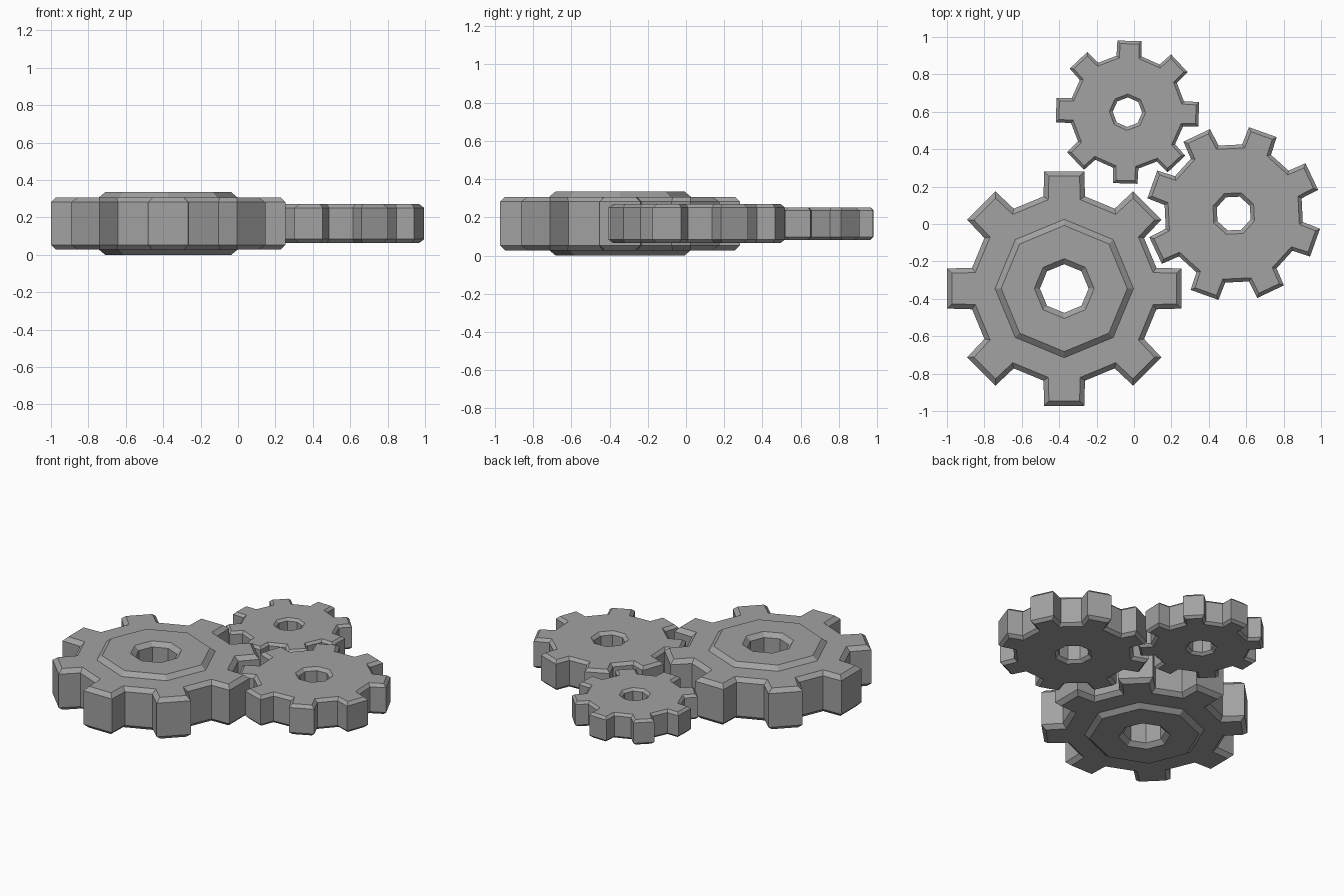
import bpy, bmesh
from math import cos, sin, radians, pi
from mathutils import Vector

if "Cube" in bpy.data.objects:
    bpy.data.objects.remove(bpy.data.objects["Cube"])

steel = bpy.data.materials.new("steel_grey")
steel.use_nodes = True
COLOUR = (0.36, 0.36, 0.36, 1)
steel.diffuse_color = COLOUR
steel.node_tree.nodes["Principled BSDF"].inputs["Base Color"].default_value = COLOUR

TEETH = 8
HALF, BEVEL = 0.14, 0.026      # half thickness and chamfer of the toothed body
ROOT, ROOT_ANGLE = 0.505, radians(12.7)
TIP, TIP_HALF = 0.627, 0.107
HOLE = 0.13


def polar(r, a):
    return Vector((r * cos(a), r * sin(a)))


def tooth_outline():
    """Four points per tooth, counter-clockwise."""
    pts = []
    for i in range(TEETH):
        a = i * 2 * pi / TEETH
        axis, side = polar(1, a), polar(1, a + pi / 2)
        pts += [polar(ROOT, a - ROOT_ANGLE), axis * TIP - side * TIP_HALF,
                axis * TIP + side * TIP_HALF, polar(ROOT, a + ROOT_ANGLE)]
    return pts


def inset(pts, d):
    """Move a closed outline inwards by d with mitred corners."""
    out = []
    for i, p in enumerate(pts):
        e1 = (p - pts[i - 1]).normalized()
        e2 = (pts[(i + 1) % len(pts)] - p).normalized()
        n1, n2 = Vector((-e1.y, e1.x)), Vector((-e2.y, e2.x))
        out.append(p + (n1 + n2) * d / (1 + n1.dot(n2)))
    return out


def octagon(r):
    return [polar(r, i * 2 * pi / TEETH) for i in range(TEETH)]


def gear(name, x, y, scale, turn, hub):
    bm = bmesh.new()

    def ring(pts, z):
        return [bm.verts.new((p.x, p.y, z)) for p in pts]

    def bridge(a, b):
        for i in range(len(a)):
            bm.faces.new((a[i - 1], a[i], b[i], b[i - 1]))

    outline = tooth_outline()
    walls, holes = [], []
    for s in (1, -1):
        # chamfered rim
        wall = ring(outline, s * (HALF - BEVEL))
        rim = ring(inset(outline, BEVEL), s * HALF)
        bridge(wall, rim)
        # octagonal rings from the flat face to the bore
        steps = [(0.16, HALF), (HOLE, HALF - BEVEL)]
        if hub:
            top = HALF + 0.0275
            steps = [(0.37, HALF), (0.337, top), (0.16, top), (HOLE, HALF)]
        rings = [ring(octagon(r), s * z) for r, z in steps]
        for a, b in zip(rings, rings[1:]):
            bridge(a, b)
        # flat face: one piece per tooth and one per gap
        inner = rings[0]
        for i in range(TEETH):
            j = (i + 1) % TEETH
            bm.faces.new(rim[4 * i:4 * i + 4] + [inner[i]])
            bm.faces.new((rim[4 * i + 3], rim[4 * j], inner[j], inner[i]))
        walls.append(wall)
        holes.append(rings[-1])
    # outer wall and bore
    bridge(*walls)
    bridge(*holes)
    bmesh.ops.recalc_face_normals(bm, faces=bm.faces)
    mesh = bpy.data.meshes.new(name)
    bm.to_mesh(mesh)
    bm.free()
    mesh.materials.append(steel)
    obj = bpy.data.objects.new(name, mesh)
    obj.location = (x, y, 0.1675)
    obj.rotation_euler.z = radians(turn)
    obj.scale = (scale,) * 3
    bpy.context.collection.objects.link(obj)


gear("large_gear", -0.373, -0.345, 1.0, 0, True)
gear("medium_gear", 0.533, 0.056, 0.737, 25.3, False)
gear("small_gear", -0.035, 0.598, 0.608, -1.7, False)
